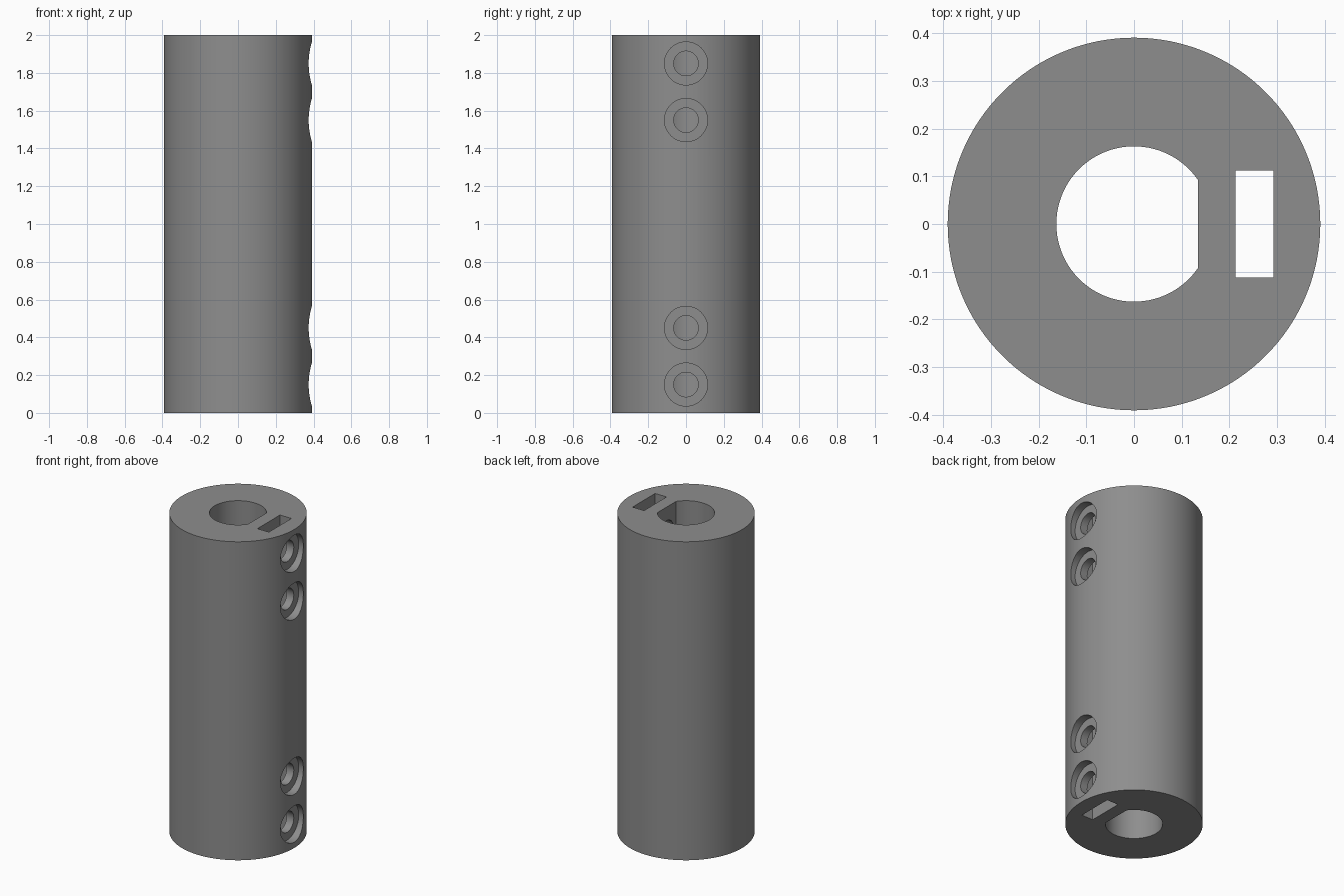
import bpy, bmesh, math
from mathutils import Matrix

if "Cube" in bpy.data.objects:
    bpy.data.objects.remove(bpy.data.objects["Cube"])

HEIGHT = 2.0
R_OUT, R_BORE, FLAT_X = 0.391, 0.163, 0.134
HOLE_Z = (0.15, 0.45, 1.55, 1.85)

grey = bpy.data.materials.new("grey")
grey.diffuse_color = (0.27, 0.27, 0.27, 1)
grey.use_nodes = True
grey.node_tree.nodes["Principled BSDF"].inputs["Base Color"].default_value = grey.diffuse_color


def prism(name, outline, length, matrix=Matrix()):
    """Extrude a closed 2D outline along z, then place it."""
    bm = bmesh.new()
    face = bm.faces.new([bm.verts.new((x, y, 0)) for x, y in outline])
    ext = bmesh.ops.extrude_face_region(bm, geom=[face])
    top = [v for v in ext["geom"] if isinstance(v, bmesh.types.BMVert)]
    bmesh.ops.translate(bm, verts=top, vec=(0, 0, length))
    bmesh.ops.recalc_face_normals(bm, faces=bm.faces)
    bm.transform(matrix)
    mesh = bpy.data.meshes.new(name)
    bm.to_mesh(mesh)
    bm.free()
    mesh.materials.append(grey)
    obj = bpy.data.objects.new(name, mesh)
    bpy.context.collection.objects.link(obj)
    return obj


def arc(radius, start, end, count):
    return [(radius * math.cos(start + (end - start) * i / count),
             radius * math.sin(start + (end - start) * i / count))
            for i in range(count + 1)]


def circle(radius, count):
    return arc(radius, 0, 2 * math.pi, count)[:-1]


# Outer sleeve
body = prism("coupler_body", circle(R_OUT, 128), HEIGHT)

# D-shaped shaft bore and rectangular nut slot, both full length
below = Matrix.Translation((0, 0, -0.1))
a = math.acos(FLAT_X / R_BORE)
cutters = [
    prism("bore_cutter", arc(R_BORE, a, 2 * math.pi - a, 72), HEIGHT + 0.2, below),
    prism("slot_cutter", [(0.213, -0.112), (0.293, -0.112), (0.293, 0.112), (0.213, 0.112)],
          HEIGHT + 0.2, below),
]

# Counterbored screw holes running in from +x to the bore
for z in HOLE_Z:
    for name, radius, inner_x in (("screw_hole_cutter", 0.065, 0.05),
                                  ("counterbore_cutter", 0.114, 0.342)):
        place = Matrix.Translation((inner_x, 0, z)) @ Matrix.Rotation(math.pi / 2, 4, 'Y')
        cutters.append(prism(name, circle(radius, 48), 0.5 - inner_x, place))

for cutter in cutters:
    mod = body.modifiers.new(cutter.name, 'BOOLEAN')
    mod.operation, mod.solver, mod.object = 'DIFFERENCE', 'EXACT', cutter

# Bake the cuts, drop the cutters and smooth the round walls
bpy.context.view_layer.objects.active = body
body.select_set(True)
for mod in list(body.modifiers):
    bpy.ops.object.modifier_apply(modifier=mod.name)
for cutter in cutters:
    bpy.data.objects.remove(cutter, do_unlink=True)
bpy.ops.object.shade_smooth_by_angle(angle=math.radians(30))
